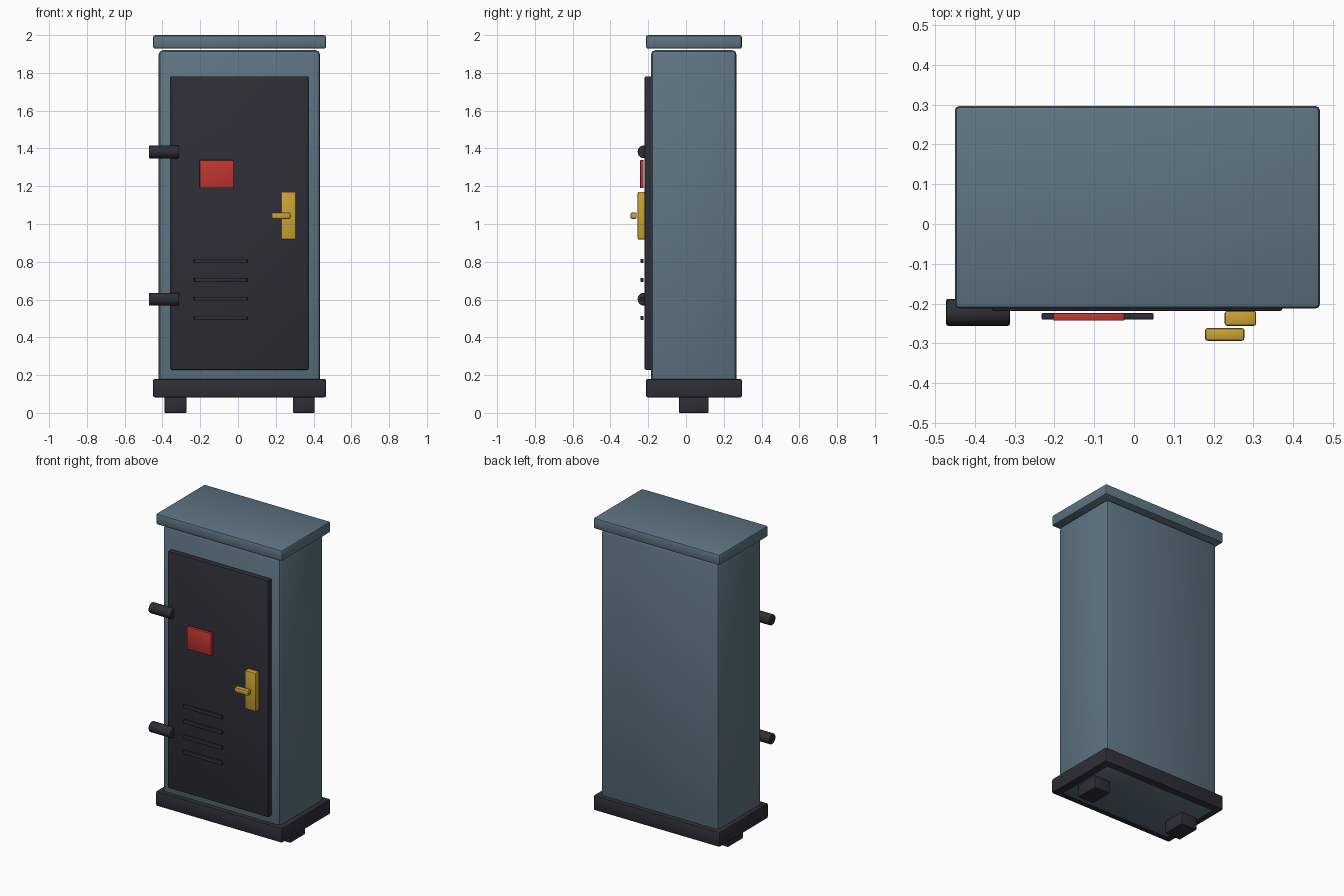
import bpy, math
from mathutils import Vector

if "Cube" in bpy.data.objects:
    bpy.data.objects.remove(bpy.data.objects["Cube"])


def make_mat(name, color):
    m = bpy.data.materials.new(name)
    m.diffuse_color = (*color, 1)
    m.use_nodes = True
    m.node_tree.nodes["Principled BSDF"].inputs["Base Color"].default_value = m.diffuse_color
    return m


SLATE = make_mat("slate_blue", (0.112, 0.174, 0.223))
DARK = make_mat("charcoal", (0.027, 0.027, 0.038))
RED = make_mat("warning_red", (0.53, 0.036, 0.029))
GOLD = make_mat("brass", (0.60, 0.365, 0.034))


def finish(ob, name, mat, bevel, segments):
    ob.name = ob.data.name = name
    ob.data.materials.append(mat)
    mod = ob.modifiers.new("soft_edges", 'BEVEL')
    mod.width = bevel
    mod.segments = segments
    mod.limit_method = 'ANGLE'
    mod.angle_limit = math.radians(40)
    bpy.ops.object.modifier_apply(modifier=mod.name)
    bpy.ops.object.shade_smooth_by_angle(angle=math.radians(35))
    return ob


def box(name, mat, x, y, z, bevel, segments=2):
    """Bevelled box from (min, max) ranges."""
    lo, hi = Vector((x[0], y[0], z[0])), Vector((x[1], y[1], z[1]))
    bpy.ops.mesh.primitive_cube_add(size=1, location=(lo + hi) / 2)
    ob = bpy.context.object
    ob.scale = hi - lo
    bpy.ops.object.transform_apply(location=False, rotation=False, scale=True)
    return finish(ob, name, mat, bevel, segments)


# Cabinet shell: body reaches through the plinth to its underside
box("body", SLATE, (-0.42, 0.434), (-0.185, 0.267), (0.081, 1.92), 0.022)
box("roof", SLATE, (-0.45, 0.467), (-0.212, 0.296), (1.928, 2.0), 0.012)
box("plinth", DARK, (-0.45, 0.467), (-0.212, 0.296), (0.082, 0.18), 0.01)

# Feet
for side, x in (("left", -0.331), ("right", 0.348)):
    box(f"foot_{side}", DARK, (x - 0.058, x + 0.058), (-0.037, 0.12),
        (0.0, 0.1), 0.005)

# Door
box("door", DARK, (-0.357, 0.373), (-0.219, -0.18), (0.228, 1.782), 0.007)

# Hinge barrels
for name, z in (("lower", 0.602), ("upper", 1.382)):
    bpy.ops.mesh.primitive_cylinder_add(
        vertices=24, radius=0.034, depth=0.16,
        location=(-0.392, -0.222, z), rotation=(0, math.pi / 2, 0))
    finish(bpy.context.object, f"hinge_{name}", DARK, 0.005, 2)

# Warning plate
box("warning_plate", RED, (-0.203, -0.024), (-0.243, -0.224), (1.19, 1.338), 0.003)

# Louvre slats
for i in range(4):
    z = 0.503 + i * 0.1005
    box(f"vent_slat_{i + 1}", DARK, (-0.232, 0.049), (-0.24, -0.224),
        (z - 0.011, z + 0.011), 0.003)

# Lock plate and lever
box("lock_plate", GOLD, (0.228, 0.307), (-0.256, -0.218), (0.918, 1.17), 0.006)
box("lever_handle", GOLD, (0.178, 0.278), (-0.294, -0.261), (1.027, 1.061), 0.008)
